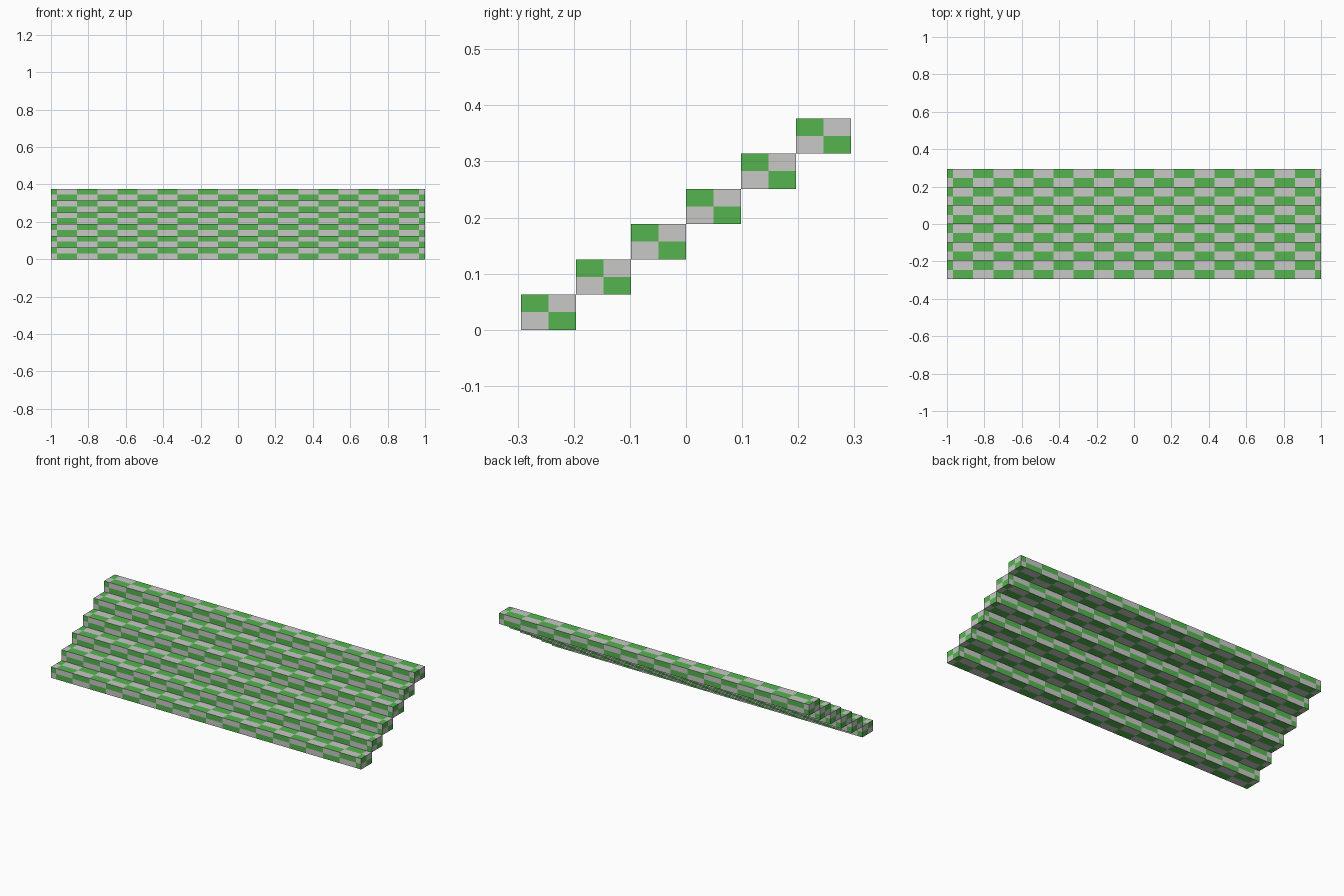
import bpy, bmesh, math
from mathutils import Vector

if "Cube" in bpy.data.objects:
    bpy.data.objects.remove(bpy.data.objects["Cube"])

STEPS = 6
LENGTH, DEPTH, RISE = 2.0, 0.098, 0.0628
CELL = 0.1075          # checker length along the tread


def material(name, rgb):
    m = bpy.data.materials.new(name)
    m.diffuse_color = (*rgb, 1)
    m.use_nodes = True
    m.node_tree.nodes["Principled BSDF"].inputs["Base Color"].default_value = m.diffuse_color
    return m


grey = material("light grey", (0.58, 0.58, 0.57))
green = material("green", (0.09, 0.46, 0.08))


def is_green(n, c):
    """Checker rule in each face's own left/right, up/down halves."""
    ix = math.floor(c.x / CELL)
    iy, iz = int(c.y > 0), int(c.z > 0)
    if abs(n.x) > 0.5:                       # ends
        return (iy + iz) % 2 == 1
    if abs(n.y) > 0.5:                       # front and back
        flip = 0 if n.y < 0 else 1
        return (ix + iz + flip) % 2 == 1
    flip = 0 if n.z > 0 else 1               # top and underside
    return (ix + iy + flip) % 2 == 1


def checker_step(name, y, z):
    bm = bmesh.new()
    bmesh.ops.create_cube(bm, size=1)
    bmesh.ops.scale(bm, vec=(LENGTH, DEPTH, RISE), verts=bm.verts)
    # cut the faces along the checker lines
    cuts = [(Vector((i * CELL, 0, 0)), Vector((1, 0, 0))) for i in range(-9, 10)]
    cuts += [(Vector(), Vector((0, 1, 0))), (Vector(), Vector((0, 0, 1)))]
    for co, no in cuts:
        bmesh.ops.bisect_plane(bm, geom=bm.verts[:] + bm.edges[:] + bm.faces[:],
                               plane_co=co, plane_no=no)
    bm.normal_update()
    for f in bm.faces:
        f.material_index = int(is_green(f.normal, f.calc_center_median()))
    me = bpy.data.meshes.new(name)
    bm.to_mesh(me)
    bm.free()
    me.materials.append(grey)
    me.materials.append(green)
    ob = bpy.data.objects.new(name, me)
    ob.location = (0, y, z)
    bpy.context.collection.objects.link(ob)


# flight of six long steps rising towards the back
for s in range(STEPS):
    checker_step(f"step_{s + 1}", (s - (STEPS - 1) / 2) * DEPTH, (s + 0.5) * RISE)
